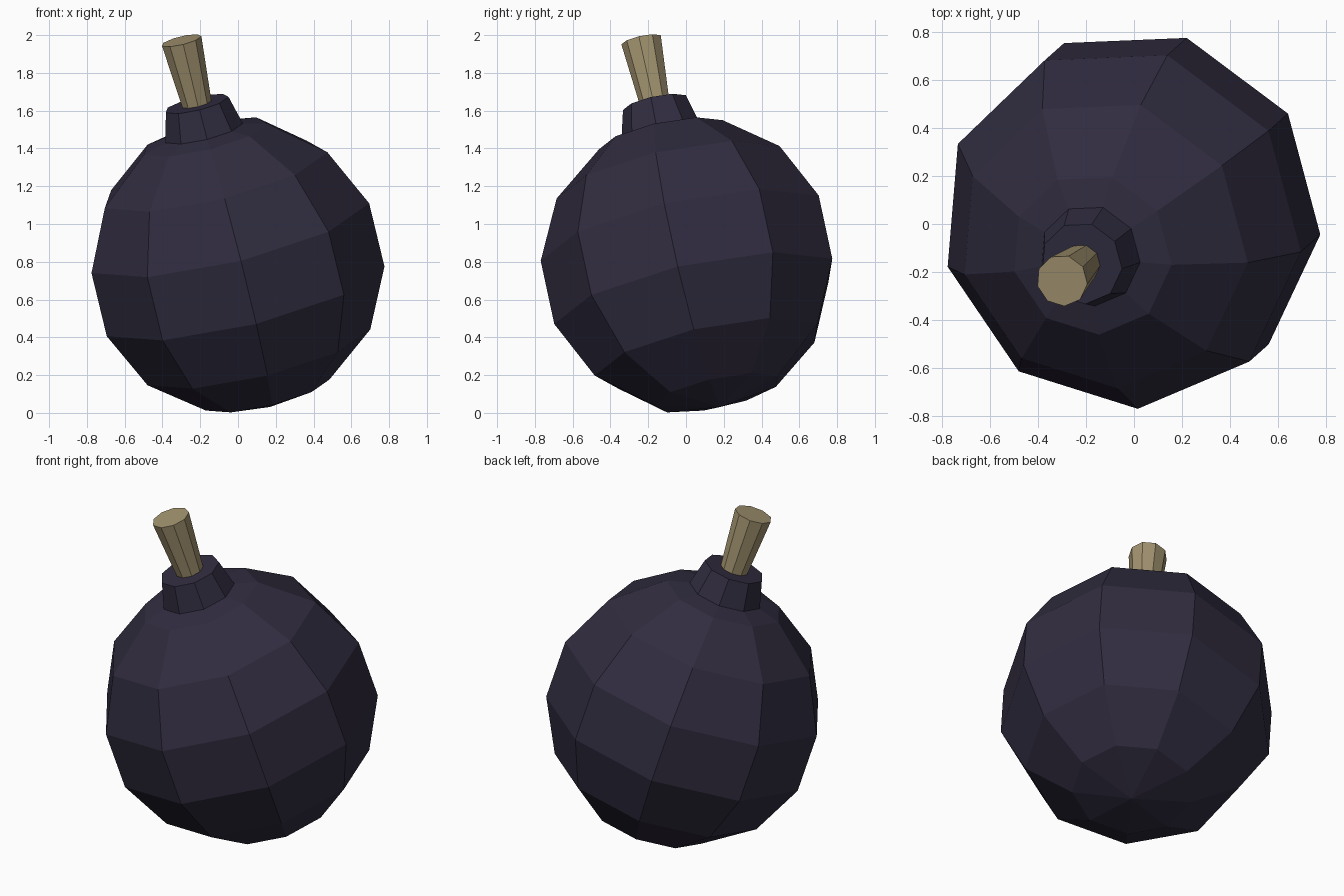
import bpy, bmesh, math
from mathutils import Vector, Matrix

if "Cube" in bpy.data.objects:
    bpy.data.objects.remove(bpy.data.objects["Cube"])

SIDES = 9
CENTRE = Vector((-0.012, 0.02, 0.783))
RADIUS = 0.79
AXIS = Vector((-0.242, -0.215, 1)).normalized()

# shared placement: spin to the right facet phase, then lean along the axis
LEAN = Vector((0, 0, 1)).rotation_difference(AXIS).to_matrix().to_4x4()
PLACE = Matrix.Translation(CENTRE) @ LEAN @ Matrix.Rotation(math.radians(33.8), 4, 'Z')


def material(name, rgb):
    m = bpy.data.materials.new(name)
    m.diffuse_color = (*rgb, 1)
    m.use_nodes = True
    m.node_tree.nodes["Principled BSDF"].inputs["Base Color"].default_value = m.diffuse_color
    return m


def lathe(name, profile, mat):
    """Revolve (radius, height) points; radius 0 makes a pole, open ends get caps."""
    bm = bmesh.new()
    rings = []
    for r, h in profile:
        if r == 0:
            rings.append([bm.verts.new((0, 0, h))] * SIDES)
        else:
            rings.append([bm.verts.new((r * math.cos(math.tau * i / SIDES),
                                        r * math.sin(math.tau * i / SIDES), h))
                          for i in range(SIDES)])
    for a, b in zip(rings, rings[1:]):
        for i in range(SIDES):
            j = (i + 1) % SIDES
            bm.faces.new(list(dict.fromkeys((a[i], a[j], b[j], b[i]))))
    if profile[0][0]:
        bm.faces.new(rings[0][::-1])
    if profile[-1][0]:
        bm.faces.new(rings[-1])
    bm.transform(PLACE)
    bmesh.ops.recalc_face_normals(bm, faces=bm.faces)
    me = bpy.data.meshes.new(name)
    bm.to_mesh(me)
    bm.free()
    me.materials.append(mat)
    ob = bpy.data.objects.new(name, me)
    bpy.context.collection.objects.link(ob)
    return ob


iron = material("dark_iron", (0.03, 0.025, 0.05))
cord = material("fuse_cord", (0.36, 0.29, 0.16))

# round body: seven latitude bands
lats = [math.pi * (k / 7 - 0.5) for k in range(1, 7)]
ball = [(RADIUS * math.cos(t), RADIUS * math.sin(t)) for t in lats]
lathe("body", [(0, -RADIUS)] + ball + [(0, RADIUS)], iron)

# tapered collar and flared fuse
lathe("collar", [(0.219, 0.725), (0.174, 0.897)], iron)
lathe("fuse", [(0.077, 0.86), (0.109, 1.249)], cord)
